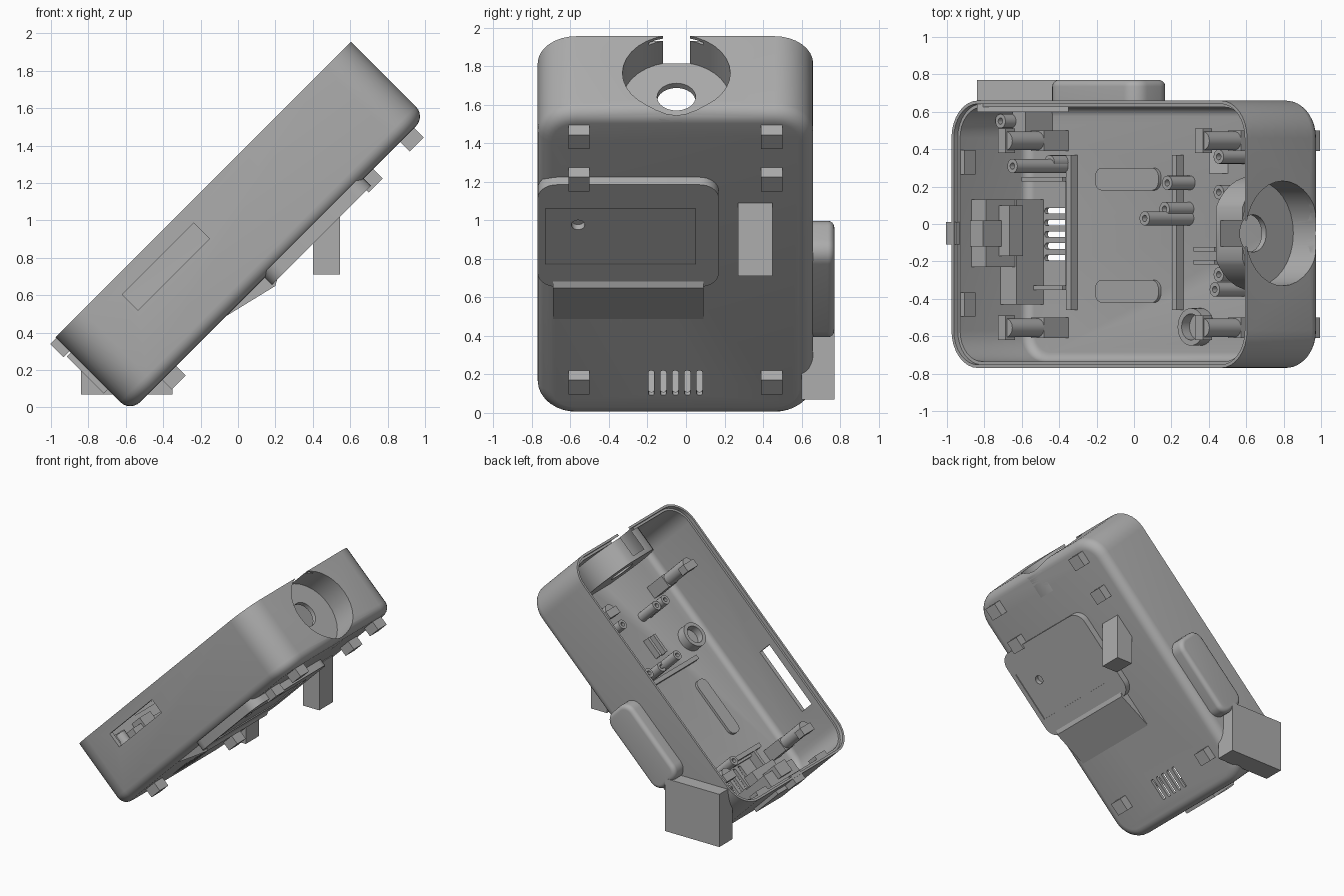
import bpy, bmesh, math
from mathutils import Matrix, Vector

if "Cube" in bpy.data.objects:
    bpy.data.objects.remove(bpy.data.objects["Cube"])

grey = bpy.data.materials.new("plain grey")
grey.use_nodes = True
COLOUR = (0.42, 0.42, 0.42, 1)
grey.diffuse_color = COLOUR
grey.node_tree.nodes["Principled BSDF"].inputs["Base Color"].default_value = COLOUR

# Local frame: x runs along the case, z points out of its open face
TILT = Matrix.Rotation(math.radians(-45), 4, 'Y')
X0, X1, Y0, Y1, Z0, Z1 = -0.425, 1.81, -0.77, 0.66, 0.39, 0.955
WALL = 0.035
FLOOR = Z0 + WALL - 0.01


def finish(name, bm, tilt=True):
    bmesh.ops.recalc_face_normals(bm, faces=bm.faces[:])
    me = bpy.data.meshes.new(name)
    bm.to_mesh(me)
    bm.free()
    me.materials.append(grey)
    ob = bpy.data.objects.new(name, me)
    bpy.context.collection.objects.link(ob)
    if tilt:
        ob.matrix_world = TILT
    return ob


def box(name, x, y, z, radius=0, axis=2, fillet=0, end=0, tilt=True):
    """Box from ranges; rounds edges along one axis, then fillets one end."""
    bm = bmesh.new()
    bmesh.ops.create_cube(bm, size=1)
    for v in bm.verts:
        v.co = Vector([r[0] if c < 0 else r[1] for c, r in zip(v.co, (x, y, z))])
    if radius:
        edges = [e for e in bm.edges
                 if abs(e.verts[0].co[axis] - e.verts[1].co[axis]) > 1e-5]
        bmesh.ops.bevel(bm, geom=edges, offset=radius, segments=8,
                        profile=0.5, affect='EDGES')
    if fillet:
        level = (x, y, z)[axis][end]
        edges = [e for e in bm.edges
                 if all(abs(v.co[axis] - level) < 1e-5 for v in e.verts)]
        bmesh.ops.bevel(bm, geom=edges, offset=fillet, segments=6,
                        profile=0.5, affect='EDGES')
    return finish(name, bm, tilt)


def cylinder(name, centre, radius, depth, along='Z', bore=0, sink=0):
    """Cylinder from its base centre, with an optional blind bore."""
    bm = bmesh.new()
    bmesh.ops.create_cone(bm, cap_ends=True, segments=32 if radius > 0.06 else 20,
                          radius1=radius, radius2=radius, depth=depth)
    if bore:
        top = max(bm.faces, key=lambda f: f.calc_center_median().z)
        bmesh.ops.inset_individual(bm, faces=[top], thickness=radius - bore)
        hole = bmesh.ops.extrude_discrete_faces(bm, faces=[top])["faces"][0]
        bmesh.ops.translate(bm, verts=hole.verts[:], vec=(0, 0, -sink))
    bmesh.ops.translate(bm, verts=bm.verts[:], vec=(0, 0, depth / 2))
    if along == 'X':
        bm.transform(Matrix.Rotation(math.pi / 2, 4, 'Y'))
    bmesh.ops.translate(bm, verts=bm.verts[:], vec=centre)
    return finish(name, bm)


def cut(ob, cutter, operation='DIFFERENCE'):
    """Apply a boolean and discard the cutter."""
    mod = ob.modifiers.new("cut", 'BOOLEAN')
    mod.object, mod.operation, mod.solver = cutter, operation, 'EXACT'
    bpy.context.view_layer.update()
    with bpy.context.temp_override(object=ob, active_object=ob):
        bpy.ops.object.modifier_apply(modifier=mod.name)
    bpy.data.objects.remove(cutter)


def span(centre, size):
    return (centre - size / 2, centre + size / 2)


def case_solid(name, inset, low, radius, fillet, high):
    return box(name, (X0 + inset, X1 - inset), (Y0 + inset, Y1 - inset),
               (low, high), radius, 2, fillet, 0)


# Case shell: rounded tray with a stepped rim
shell = case_solid("case_shell", 0, Z0, 0.2, 0.075, Z1)
cut(shell, case_solid("cavity", WALL, FLOOR, 0.165, 0.05, Z1 + 0.1))
cut(shell, case_solid("rim_step", WALL / 2, Z1 - 0.03, 0.182, 0, Z1 + 0.1))

# Round well in the upper end, with a pierced floor
WY, WZ, WR, WX = -0.05, 0.685, 0.28, 1.61
holder = cylinder("well_housing", (WX - 0.035, WY, WZ), WR + 0.025,
                  X1 - WX, 'X')
cut(holder, case_solid("envelope", 0, Z0, 0.2, 0.075, Z1), 'INTERSECT')
for part in (shell, holder):
    cut(part, cylinder("well_cutter", (WX, WY, WZ), WR, 0.5, 'X'))
cut(holder, cylinder("well_hole", (1.4, WY, 0.71), 0.1, 0.5, 'X'))

# Side slot and vent slots
cut(shell, box("slot_cutter", (-0.01, 0.53), (Y0 - 0.1, Y0 + 0.1), (0.745, 0.865)))
for i in range(5):
    cut(shell, box("vent_cutter", (-0.26, -0.08), span(-0.18 + 0.0625 * i, 0.03),
                   (Z0 - 0.1, Z0 + 0.1), 0.012))

# Clips on the back, with tall guides inside
for y in (-0.555, 0.445):
    for x in (-0.13, 1.36, 1.67):
        box("back_clip", span(x, 0.105), span(y, 0.11), (0.318, FLOOR))
    for x in (-0.13, 1.36):
        box("clip_guide", span(x, 0.1), span(y, 0.11), (Z0 + 0.01, 0.6))
        box("clip_guide_top", span(x - 0.02, 0.06), span(y, 0.13), (0.78, 0.85))
        cylinder("clip_guide_post", (x, y, Z0 + 0.01), 0.05, 0.44)

# Mounting plate and its sloped ramp
plate = box("back_plate", (0.59, 1.34), (-0.77, 0.17), (0.335, Z0 + 0.02), 0.1)
cut(plate, box("recess_cutter", (0.754, 1.164), (-0.73, 0.05), (0.2, 0.343)))
cut(plate, cylinder("screw_cutter", (1.037, -0.56, 0.2), 0.035, 0.18))

bm = bmesh.new()
ramp = bm.faces.new([bm.verts.new((x, -0.69, z)) for x, z in
                     ((0.3, Z0), (0.6, 0.318), (0.64, 0.34), (0.64, Z0 + 0.01))])
side = bmesh.ops.extrude_face_region(bm, geom=[ramp])["geom"]
bmesh.ops.translate(bm, vec=(0, 0.78, 0),
                    verts=[g for g in side if isinstance(g, bmesh.types.BMVert)])
finish("back_ramp", bm)

# Upright blocks standing square to the ground
box("back_leg", (0.4, 0.545), (0.27, 0.45), (0.71, 1.09), tilt=False)
box("side_foot", (-0.84, -0.35), (0.6, 0.77), (0.07, 0.5), tilt=False)

# Rounded pad on the left wall
box("side_pad", (0.056, 0.736), (Y1 - 0.03, 0.77), (0.447, 0.727), 0.09, 1, 0.035, 1)

# Fittings on the lower end
box("end_tab", (-0.47, X0 + 0.03), span(-0.05, 0.12), (0.85, 0.95))
box("end_port", (-0.455, X0 + 0.03), span(-0.05, 0.34), (0.56, 0.84))
box("port_block", (-0.4, -0.28), span(-0.05, 0.36), (0.55, 0.84))
box("port_cap", (-0.36, -0.26), span(-0.05, 0.14), (0.6, 0.88))
box("port_base", (-0.4, -0.27), (-0.43, 0.13), (FLOOR, 0.62))
box("port_bracket", (-0.28, -0.2), (-0.17, 0.1), (0.64, 0.74))
for y in (-0.43, 0.33):
    box("end_wall_tab", (-0.4, -0.36), span(y, 0.13), (0.84, 0.92))

# Floor pads, ribs and vent frame
for y in (-0.36, 0.24):
    box("floor_pad", (0.14, 0.62), span(y, 0.12), (Z0 + 0.01, 0.435), 0.05)
for x in (-0.03, 0.77):
    box("floor_rib", span(x, 0.035), (-0.46, 0.37), (Z0 + 0.01, 0.465))
for y in (-0.34, 0.24):
    box("vent_frame_side", (-0.36, -0.05), span(y, 0.025), (Z0 + 0.01, 0.49))
box("vent_frame_end", (-0.07, -0.05), (-0.34, 0.24), (Z0 + 0.01, 0.45))
for y in (0.57, 0.5):
    box("corner_block", (-0.3, -0.2), span(y, 0.09), (FLOOR, 0.62))
for y in (-0.205, -0.135):
    box("slotted_block", (0.92, 1.08), span(y, 0.025), (FLOOR, 0.47))

# Screw posts: along, across, height of the tip
for x, y, top in ((0.84, 0.22, 0.59), (0.83, 0.03, 0.75), (0.83, 0.08, 0.6),
                  (-0.07, 0.31, 0.85), (-0.07, 0.33, 0.57), (-0.31, 0.55, 0.7),
                  (1.24, -0.35, 0.63), (1.25, 0.36, 0.61), (1.25, 0.17, 0.61),
                  (1.24, -0.27, 0.6)):
    cylinder("screw_post", (x, y, Z0 + 0.01), 0.038, top - Z0 - 0.01,
             bore=0.017, sink=0.05)
cylinder("floor_ring", (0.92, -0.55, Z0 + 0.01), 0.1, 0.09, bore=0.07, sink=0.06)

# Smooth the rounded surfaces, keep corners crisp
for ob in bpy.context.collection.objects:
    ob.select_set(ob.type == 'MESH')
    if ob.type == 'MESH':
        bpy.context.view_layer.objects.active = ob
bpy.ops.object.shade_smooth_by_angle(angle=math.radians(35))
